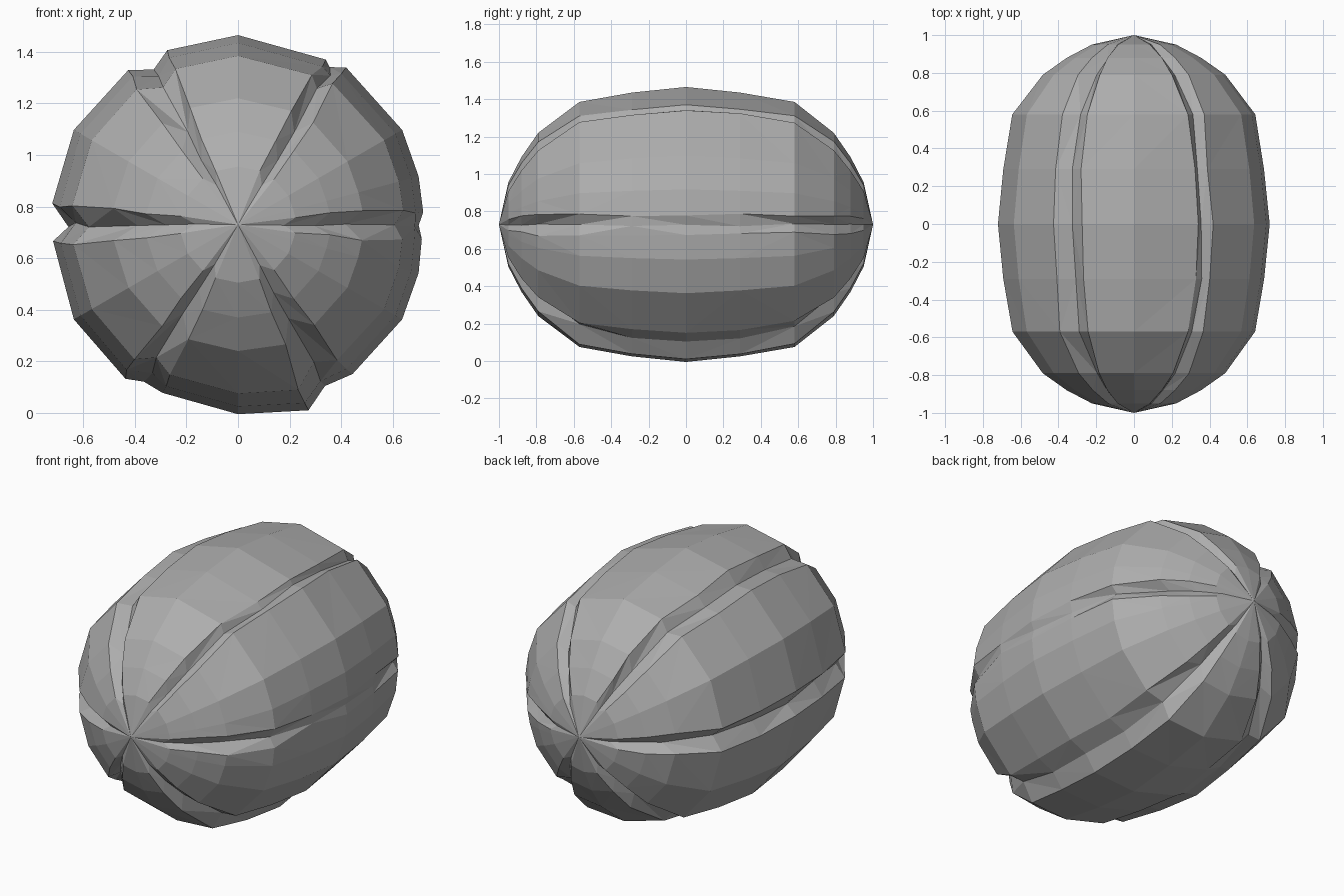
import bpy, bmesh, math, random

random.seed(4)
cube = bpy.data.objects.get("Cube")
if cube:
    bpy.data.objects.remove(cube)

# Material
grey = bpy.data.materials.new("stone grey")
grey.use_nodes = True
colour = (0.42, 0.42, 0.42, 1)
grey.diffuse_color = colour
grey.node_tree.nodes["Principled BSDF"].inputs["Base Color"].default_value = colour

# Body radius along the long axis
CENTRE_Z, BELLY = 0.73, 0.735
PROFILE = [(-0.95, 0.225), (-0.88, 0.36), (-0.79, 0.49), (-0.57, 0.655),
           (-0.29, 0.705), (0, BELLY), (0.29, 0.705), (0.58, 0.655),
           (0.79, 0.49), (0.88, 0.36), (0.95, 0.225)]

# Seams between the six lobes: angle and radius of lip, floor, lip
SEAMS = [((-4, 0.715), (0, 0.71), (4, 0.72)),
         ((56, 0.74), (59, 0.70), (62, 0.725)),
         ((113, 0.73), (119, 0.69), (126, 0.735)),
         ((174, 0.725), (180, 0.665), (186, 0.72)),
         ((233, 0.74), (239, 0.70), (246, 0.715)),
         ((290, 0.77), (298, 0.705), (307, 0.73))]


def ring_points(y, radius):
    """One cross-section: seam lips and floors with a ridge between seams."""
    scale = radius / BELLY
    polar = max(0, (abs(y) - 0.5) / 0.5)
    points = []
    for i, (lip_a, floor, lip_b) in enumerate(SEAMS):
        for kind, (angle, r) in enumerate((lip_a, floor, lip_b)):
            r = r + (BELLY - r) * polar if kind != 1 else r * (1 - 0.2 * polar)
            if kind != 1:
                # Lips straighten and open slightly towards the poles
                target = 60 * i + (kind - 1) * 8
                angle += (target - angle) * polar + random.uniform(-1, 1)
            else:
                angle += random.uniform(-1, 1)
                r += random.uniform(-0.01, 0.01)
            points.append((angle, r * scale))
        # Ridge columns across the lobe
        if i == 0:
            points.append((15, 0.725 * scale))
        points.append((60 * i + 30, 0.735 * scale))
        if i == 5:
            points.append((345, 0.725 * scale))
    return [(r * math.cos(math.radians(a)), y, CENTRE_Z + r * math.sin(math.radians(a)))
            for a, r in points]


bm = bmesh.new()
rings = [[bm.verts.new(p) for p in ring_points(y, r)] for y, r in PROFILE]
count = len(rings[0])

# Skin between neighbouring rings, split along alternating diagonals
for low, high in zip(rings, rings[1:]):
    for i in range(count):
        j = (i + 1) % count
        a, b, c, d = low[i], low[j], high[j], high[i]
        if random.random() < 0.5:
            bm.faces.new((a, b, c))
            bm.faces.new((a, c, d))
        else:
            bm.faces.new((a, b, d))
            bm.faces.new((b, c, d))

# Pointed ends
for y, ring in ((-1, rings[0]), (1, rings[-1])):
    tip = bm.verts.new((0, y, CENTRE_Z))
    for i in range(count):
        bm.faces.new((tip, ring[i], ring[(i + 1) % count]))

bmesh.ops.recalc_face_normals(bm, faces=bm.faces)
mesh = bpy.data.meshes.new("lobed_pod")
bm.to_mesh(mesh)
bm.free()
mesh.materials.append(grey)
pod = bpy.data.objects.new("lobed_pod", mesh)
bpy.context.collection.objects.link(pod)
